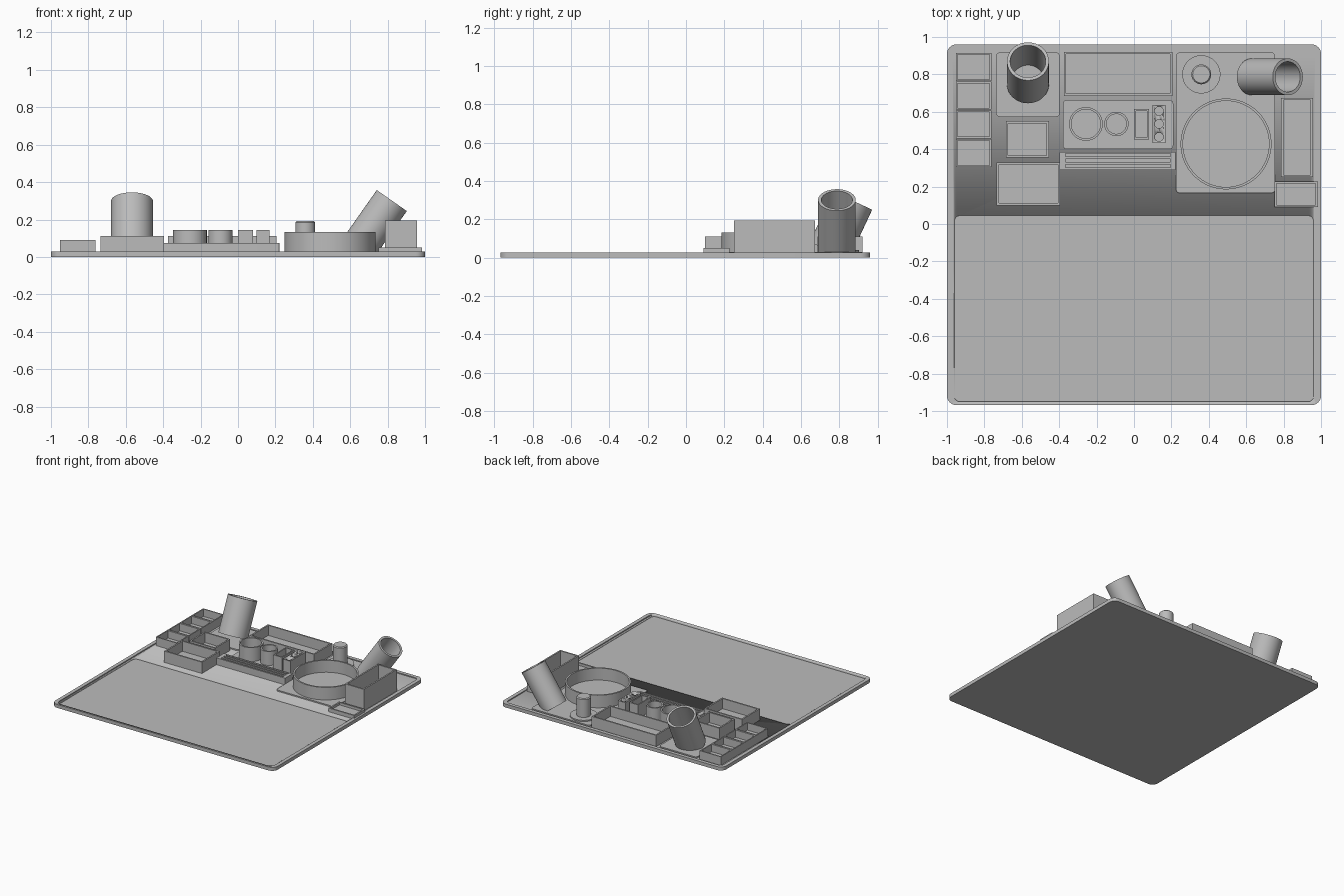
import bpy, bmesh
from math import sin, cos, pi, radians
from mathutils import Matrix, Vector

old = bpy.data.objects.get("Cube")
if old:
    bpy.data.objects.remove(old, do_unlink=True)

grey = bpy.data.materials.new("plain grey")
grey.use_nodes = True
colour = (0.5, 0.5, 0.5, 1)
grey.diffuse_color = colour
grey.node_tree.nodes["Principled BSDF"].inputs["Base Color"].default_value = colour

DECK = 0.02   # height of the work surface
BED = 0.012   # where parts are sunk into the board


def rect(x0, x1, y0, y1, r=0.0, inset=0.0):
    """Outline of a rectangle, with rounded corners if r is given."""
    x0, x1, y0, y1 = x0 + inset, x1 - inset, y0 + inset, y1 - inset
    if r <= 0:
        return [(x0, y0), (x1, y0), (x1, y1), (x0, y1)]
    pts = []
    corners = [(x1 - r, y1 - r), (x0 + r, y1 - r), (x0 + r, y0 + r), (x1 - r, y0 + r)]
    for i, (cx, cy) in enumerate(corners):
        for k in range(7):
            a = (i + k / 6) * pi / 2
            pts.append((cx + r * cos(a), cy + r * sin(a)))
    return pts


def circle(cx, cy, r, n=64):
    return [(cx + r * cos(2 * pi * k / n), cy + r * sin(2 * pi * k / n)) for k in range(n)]


def loft(name, rings, matrix=None, clip=None):
    """Join outlines at given heights into a solid, capped at both ends."""
    bm = bmesh.new()
    loops = [[bm.verts.new((x, y, z)) for x, y in pts] for pts, z in rings]
    for a, b in zip(loops, loops[1:]):
        for i in range(len(a)):
            j = (i + 1) % len(a)
            bm.faces.new((a[i], a[j], b[j], b[i]))
    bm.faces.new(loops[0][::-1])
    bm.faces.new(loops[-1])
    if matrix:
        bm.transform(matrix)
    if clip is not None:
        geom = bm.verts[:] + bm.edges[:] + bm.faces[:]
        bmesh.ops.bisect_plane(bm, geom=geom, plane_co=(0, 0, clip),
                               plane_no=(0, 0, 1), clear_inner=True)
    bmesh.ops.recalc_face_normals(bm, faces=bm.faces[:])
    mesh = bpy.data.meshes.new(name)
    bm.to_mesh(mesh)
    bm.free()
    mesh.materials.append(grey)
    obj = bpy.data.objects.new(name, mesh)
    bpy.context.collection.objects.link(obj)
    bpy.ops.object.select_all(action='DESELECT')
    obj.select_set(True)
    bpy.context.view_layer.objects.active = obj
    bpy.ops.object.shade_smooth_by_angle(angle=radians(30))
    return obj


def plate(name, box, top, r=0.02):
    return loft(name, [(rect(*box, r), BED), (rect(*box, r), top)])


def tray(name, box, top, wall=0.012, floor=0.03):
    inner = rect(*box, inset=wall)
    return loft(name, [(rect(*box), BED), (rect(*box), top), (inner, top), (inner, floor)])


def cup(name, x, y, r, top, wall=0.012, floor=0.035):
    return loft(name, [(circle(x, y, r), BED), (circle(x, y, r), top),
                       (circle(x, y, r - wall), top), (circle(x, y, r - wall), floor)])


def carve(obj, cutters):
    """Cut the given solids out of an object and remove them."""
    for c in cutters:
        c.hide_render = True
        mod = obj.modifiers.new("cut", 'BOOLEAN')
        mod.operation, mod.solver, mod.object = 'DIFFERENCE', 'EXACT', c
        bpy.context.view_layer.objects.active = obj
        bpy.ops.object.modifier_apply(modifier=mod.name)
        bpy.data.objects.remove(c, do_unlink=True)


def tilted_tube(name, foot, r, length, axis, degrees, wall=0.017):
    place = Matrix.Translation(Vector(foot)) @ Matrix.Rotation(radians(degrees), 4, axis)
    rings = [(circle(0, 0, r), 0), (circle(0, 0, r), length),
             (circle(0, 0, r - wall), length), (circle(0, 0, r - wall), 0.012)]
    return loft(name, rings, place, clip=0.008)


# Board with raised rim and sunken mat area
edge = (-1, 1, -0.968, 0.96)
board = loft("board", [(rect(*edge, 0.05), 0), (rect(*edge, 0.05), 0.028),
                       (rect(*edge, 0.03, 0.03), 0.028), (rect(*edge, 0.03, 0.03), DECK)])
carve(board, [loft("mat_cutter", [(rect(-0.96, 0.96, -0.95, 0.045, 0.03), 0.012),
                                  (rect(-0.96, 0.96, -0.95, 0.045, 0.03), 0.1)])])

# Row of four small trays
for i in range(4):
    y = 0.305 + i * 0.153
    tray(f"small_tray_{i + 1}", (-0.953, -0.763, y, y + 0.15), 0.09, wall=0.009)

# Low pads under the groups
plate("pen_pad", (-0.737, -0.397, 0.573, 0.917), 0.03)
plate("dish_pad", (0.225, 0.755, 0.166, 0.917), 0.03)
plate("cup_pad", (-0.38, 0.21, 0.4, 0.663), 0.03)

# Rectangular trays
tray("front_tray", (-0.735, -0.395, 0.1, 0.33), 0.112)
tray("middle_tray", (-0.685, -0.455, 0.355, 0.55), 0.112)
tray("back_tray", (-0.375, 0.205, 0.685, 0.92), 0.112)
tray("tall_box", (0.787, 0.957, 0.25, 0.674), 0.195)
tray("low_tray", (0.75, 0.983, 0.09, 0.228), 0.05)

# Slotted rack
rack = plate("slotted_rack", (-0.397, 0.222, 0.288, 0.385), 0.075, r=0.004)
carve(rack, [loft("slot_cutter", [(rect(-0.365, 0.195, y, y + 0.016), 0.03),
                                  (rect(-0.365, 0.195, y, y + 0.016), 0.2)])
             for y in (0.302, 0.332, 0.361)])

# Cups and holders in the centre
cup("large_cup", -0.257, 0.535, 0.09, 0.143)
cup("small_cup", -0.094, 0.535, 0.065, 0.143)
tray("narrow_holder", (0.0, 0.08, 0.453, 0.615), 0.143, wall=0.01)
holder = plate("three_hole_holder", (0.1, 0.168, 0.433, 0.637), 0.143, r=0)
carve(holder, [loft("hole_cutter", [(circle(0.134, y, 0.023, 32), 0.035),
                                    (circle(0.134, y, 0.023, 32), 0.2)])
               for y in (0.465, 0.535, 0.604)])

# Round dish and post on a disc
cup("round_dish", 0.492, 0.428, 0.243, 0.132, wall=0.013)
loft("post", [(circle(0.36, 0.8, r), z) for r, z in
              ((0.102, BED), (0.102, 0.04), (0.053, 0.04), (0.053, 0.185), (0.046, 0.192))])

# Leaning tubes
tilted_tube("pen_tube", (-0.567, 0.747, 0.035), 0.112, 0.29, 'X', -25)
tilted_tube("side_tube", (0.63, 0.787, 0.027), 0.098, 0.335, 'Y', 35)
